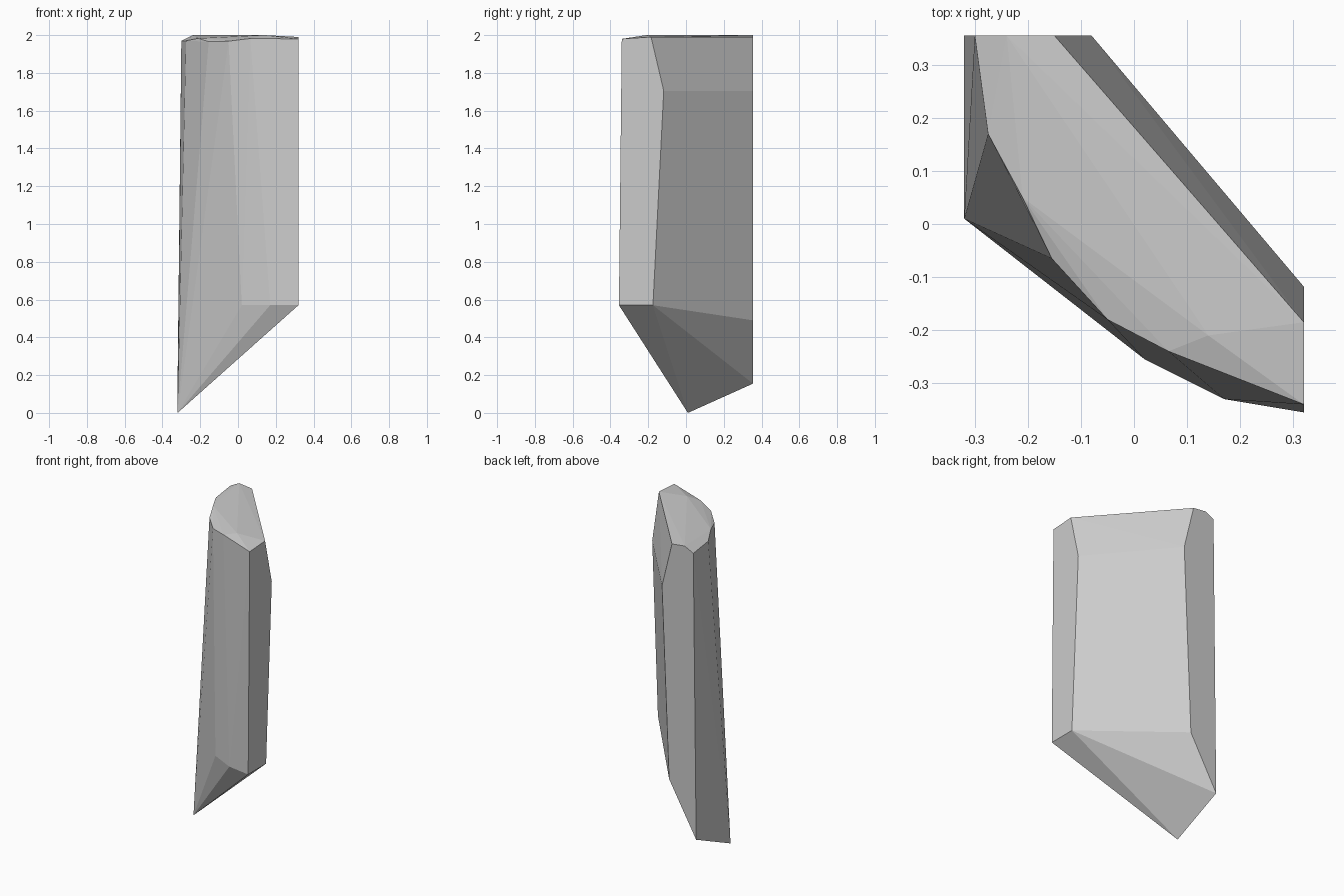
import bpy
import bmesh

# Pointed underside: lowest tip, back corner and the slanted shoulder
base = [(-0.32, 0.01, 0.0), (-0.32, 0.355, 0.155), (-0.13, 0.355, 0.49),
        (0.32, -0.175, 0.57), (0.32, -0.355, 0.57),
        (0.17, -0.33, 0.57), (0.02, -0.255, 0.57)]

# Widest line of the broad rear face, below its upper bevel
rear_ridge = [(-0.08, 0.355, 1.705), (0.32, -0.118, 1.705)]

# Nearly flat, rounded crown
crown = [(-0.30, 0.355, 1.97), (-0.24, 0.355, 2.0), (-0.15, 0.355, 1.99),
         (0.32, -0.185, 1.99), (0.32, -0.34, 1.98), (0.14, -0.21, 2.0),
         (0.065, -0.24, 1.982), (-0.05, -0.18, 1.968), (-0.155, -0.065, 1.965),
         (-0.21, 0.05, 1.983), (-0.275, 0.17, 1.97)]

# Wrap the rings in a convex, flat-faceted shard
bm = bmesh.new()
for p in base + rear_ridge + crown:
    bm.verts.new(p)
hull = bmesh.ops.convex_hull(bm, input=bm.verts[:])
loose = [v for v in bm.verts if not v.link_faces]
bmesh.ops.delete(bm, geom=loose, context='VERTS')
bmesh.ops.recalc_face_normals(bm, faces=bm.faces[:])

mesh = bpy.data.meshes.new("rock_shard")
bm.to_mesh(mesh)
bm.free()
shard = bpy.data.objects.new("rock_shard", mesh)
bpy.context.collection.objects.link(shard)
